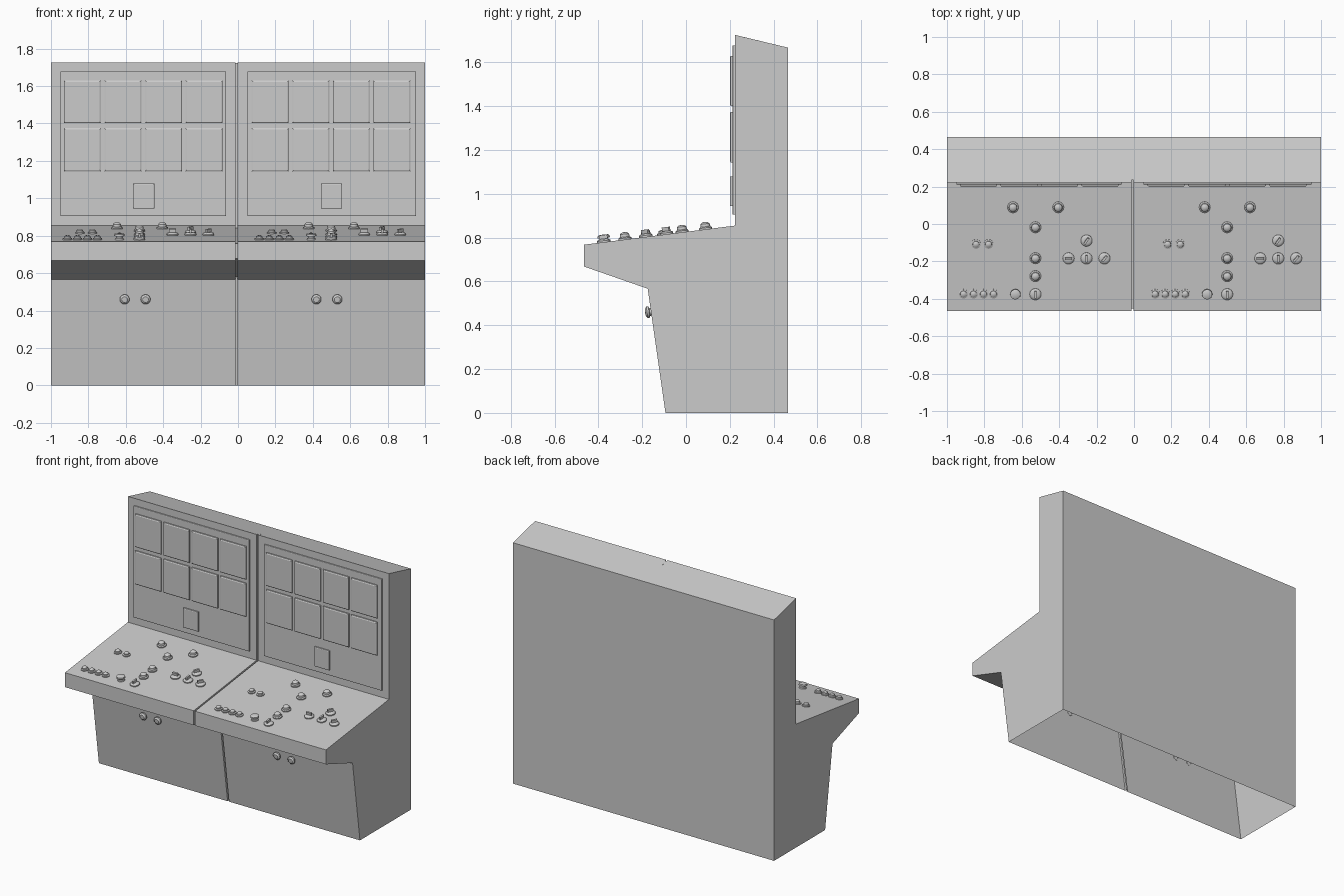
import bpy, bmesh, math
from mathutils import Matrix, Vector

if "Cube" in bpy.data.objects:
    bpy.data.objects.remove(bpy.data.objects["Cube"])


def finish(name, bm, smooth=None):
    bmesh.ops.recalc_face_normals(bm, faces=bm.faces)
    me = bpy.data.meshes.new(name)
    bm.to_mesh(me)
    bm.free()
    ob = bpy.data.objects.new(name, me)
    bpy.context.collection.objects.link(ob)
    if smooth:
        bpy.ops.object.select_all(action='DESELECT')
        ob.select_set(True)
        bpy.context.view_layer.objects.active = ob
        bpy.ops.object.shade_smooth_by_angle(angle=math.radians(smooth))
    return ob


def add_lathe(bm, profile, mat, seg=16):
    rings = []
    for r, h in profile:
        n = seg if r > 0 else 1
        rings.append([bm.verts.new(mat @ Vector((r * math.cos(2 * math.pi * i / seg),
                                                 r * math.sin(2 * math.pi * i / seg), h)))
                      for i in range(n)])
    for a, b in zip(rings, rings[1:]):
        for i in range(seg):
            j = (i + 1) % seg
            if len(b) == 1:
                bm.faces.new((a[i], a[j], b[0]))
            else:
                bm.faces.new((a[i], a[j], b[j], b[i]))


def add_plate(bm, x0, x1, z0, z1, back, front, inset):
    # plate on the upright wall, its front edge chamfered
    def ring(y, d):
        return [bm.verts.new(p) for p in ((x0 + d, y, z0 + d), (x1 - d, y, z0 + d),
                                          (x1 - d, y, z1 - d), (x0 + d, y, z1 - d))]
    rings = [ring(back, 0), ring(front + inset * 0.5, 0), ring(front, inset)]
    for a, b in zip(rings, rings[1:]):
        for i in range(4):
            bm.faces.new((a[i], a[(i + 1) % 4], b[(i + 1) % 4], b[i]))
    bm.faces.new(rings[-1])
    bm.faces.new(rings[0][::-1])


# Console shell: side profile swept along x, shallow groove between bays, open base
outer = [(-0.094, 0), (-0.175, 0.567), (-0.465, 0.668), (-0.465, 0.768),
         (0.223, 0.855), (0.223, 1.726), (0.465, 1.668), (0.465, 0)]
inner = [(-0.080, 0), (-0.163, 0.578), (-0.452, 0.678), (-0.452, 0.757),
         (0.236, 0.842), (0.236, 1.723), (0.465, 1.668), (0.465, 0)]
bm = bmesh.new()
sections = [[bm.verts.new((x, y, z)) for y, z in prof] for x, prof in
            ((-1, outer), (-0.014, outer), (-0.014, inner),
             (-0.003, inner), (-0.003, outer), (1, outer))]
for a, b in zip(sections, sections[1:]):
    for i in range(len(outer) - 1):
        bm.faces.new((a[i], a[i + 1], b[i + 1], b[i]))
bm.faces.new(sections[0])
bm.faces.new(sections[-1])
bmesh.ops.remove_doubles(bm, verts=bm.verts, dist=0.0005)
finish("console_shell", bm)

# Desk and front panel orientation
slope = math.atan2(0.087, 0.688)
lean = math.atan2(0.081, 0.567)


def desk(x, y, turn=0):
    z = 0.768 + (y + 0.465) * 0.087 / 0.688 - 0.001
    return (Matrix.Translation((x, y, z)) @ Matrix.Rotation(slope, 4, 'X')
            @ Matrix.Rotation(math.radians(turn), 4, 'Z'))


def front(x, z):
    y = -0.094 - 0.081 * z / 0.567 + 0.002
    return Matrix.Translation((x, y, z)) @ Matrix.Rotation(math.pi / 2 + lean, 4, 'X')


DOME = [(0.03, 0), (0.03, 0.008), (0.023, 0.013), (0.021, 0.026), (0.013, 0.033), (0, 0.035)]
BUTTON = [(0.025, 0), (0.025, 0.007), (0.018, 0.01), (0.017, 0.018), (0.01, 0.023), (0, 0.024)]
MUSHROOM = [(0.024, 0), (0.022, 0.008), (0.017, 0.011), (0.017, 0.018),
            (0.028, 0.021), (0.027, 0.031), (0.02, 0.035), (0, 0.036)]
DIAL = [(0.031, 0), (0.031, 0.008), (0.026, 0.013), (0.017, 0.016), (0, 0.016)]
PULL = [(0.018, 0), (0.018, 0.008), (0.026, 0.011), (0.026, 0.02), (0.016, 0.028), (0, 0.029)]

dome_spots = [(-0.647, 0.09), (-0.405, 0.09), (-0.527, -0.017), (-0.527, -0.182), (-0.527, -0.278)]
button_spots = [(-0.845, -0.107), (-0.778, -0.107)] + [(-0.912 + 0.0535 * i, -0.373) for i in range(4)]
dial_spots = [(-0.254, -0.088, -35), (-0.35, -0.183, 90), (-0.254, -0.183, 0),
              (-0.158, -0.183, -40), (-0.527, -0.375, 0)]

for side, dx, px in (("left", 0, 0), ("right", 1.025, 1.004)):
    # Instrument board
    bm = bmesh.new()
    x0, x1 = (-0.95, -0.064) if side == "left" else (0.05, 0.951)
    add_plate(bm, x0, x1, 0.906, 1.677, 0.226, 0.212, 0.003)
    finish(side + "_instrument_board", bm)

    # Two rows of screens and the small lower plate
    bm = bmesh.new()
    for i in range(4):
        sx = -0.931 + 0.217 * i + px
        for z0, z1 in ((1.402, 1.630), (1.144, 1.375)):
            add_plate(bm, sx, sx + 0.198, z0, z1, 0.214, 0.2, 0.007)
    add_plate(bm, -0.561 + px, -0.447 + px, 0.945, 1.079, 0.214, 0.2, 0.004)
    finish(side + "_screens", bm)

    # Desk lamps, buttons and stop button
    for name, prof, spots in (("lamps", DOME, dome_spots), ("buttons", BUTTON, button_spots),
                              ("stop_button", MUSHROOM, [(-0.634, -0.373)])):
        bm = bmesh.new()
        for x, y in spots:
            add_lathe(bm, prof, desk(x + dx, y))
        finish(side + "_" + name, bm, 35)

    # Rotary switches with a bar grip
    bm = bmesh.new()
    for x, y, turn in dial_spots:
        m = desk(x + dx, y, turn)
        add_lathe(bm, DIAL, m)
        bmesh.ops.create_cube(bm, size=1, matrix=m @ Matrix.Translation((0, 0, 0.023))
                              @ Matrix.Diagonal((0.012, 0.038, 0.022, 1)))
    finish(side + "_rotary_switches", bm, 35)

    # Door knobs on the lower front
    bm = bmesh.new()
    for x in (-0.606, -0.494):
        add_lathe(bm, PULL, front(x + dx, 0.462))
    finish(side + "_door_knobs", bm, 35)
